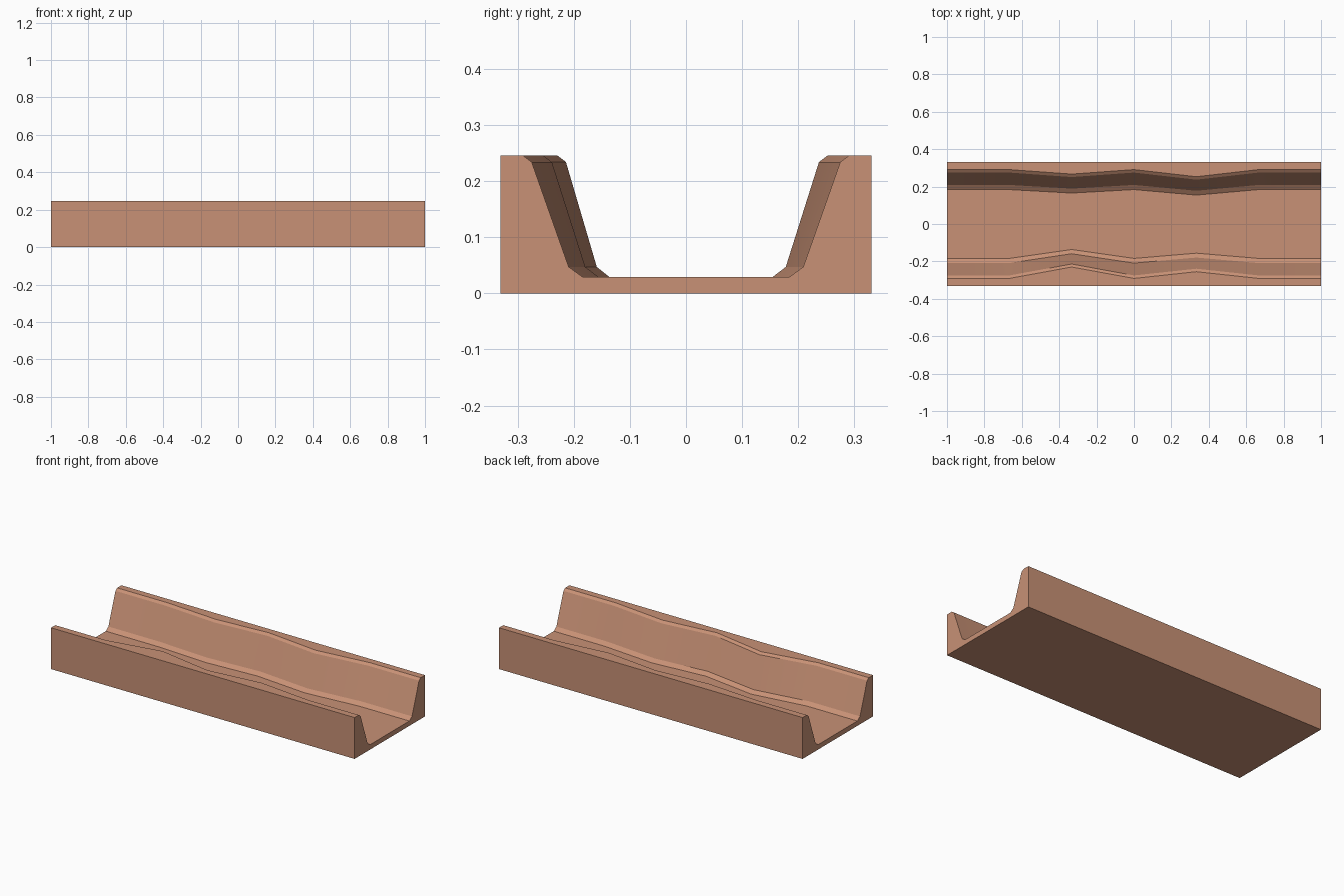
import bpy
import bmesh
import math

cube = bpy.data.objects.get("Cube")
if cube:
    bpy.data.objects.remove(cube)

# Clay material
clay = bpy.data.materials.new("warm clay")
clay.use_nodes = True
colour = (0.58, 0.285, 0.18, 1)
clay.diffuse_color = colour
clay.node_tree.nodes["Principled BSDF"].inputs["Base Color"].default_value = colour

HALF_WIDTH, HEIGHT = 0.331, 0.246
# Inner bank, rim to floor: distance from centre, height, share of the bulge
BANK = [(0.291, HEIGHT, 1.0), (0.275, 0.234, 1.0), (0.209, 0.047, 0.82), (0.184, 0.029, 0.78)]
# Inward bulge of each bank at evenly spaced stations along the channel
FRONT_BULGE = [0, 0, 0.061, 0, 0.036, 0, 0]
BACK_BULGE = [0, 0, 0.024, 0, 0.038, 0, 0]


def bank(side, bulge):
    return [(side * (y - bulge * share), z) for y, z, share in BANK]


def section(front, back):
    """Closed cross-section of the channel in y and z."""
    return ([(-HALF_WIDTH, 0), (-HALF_WIDTH, HEIGHT)] + bank(-1, front)
            + bank(1, back)[::-1] + [(HALF_WIDTH, HEIGHT), (HALF_WIDTH, 0)])


# Loft the cross-sections into one solid channel
bm = bmesh.new()
rings = []
for i, (front, back) in enumerate(zip(FRONT_BULGE, BACK_BULGE)):
    x = -1 + i / 3
    rings.append([bm.verts.new((x, y, z)) for y, z in section(front, back)])
for a, b in zip(rings, rings[1:]):
    for j in range(len(a)):
        k = (j + 1) % len(a)
        bm.faces.new((a[j], a[k], b[k], b[j]))
bm.faces.new(rings[0])
bm.faces.new(rings[-1])
bmesh.ops.recalc_face_normals(bm, faces=bm.faces)

mesh = bpy.data.meshes.new("river_channel")
bm.to_mesh(mesh)
bm.free()
mesh.materials.append(clay)
channel = bpy.data.objects.new("river_channel", mesh)
bpy.context.collection.objects.link(channel)

# Soft bends along the banks, crisp bevel edges
bpy.ops.object.select_all(action="DESELECT")
channel.select_set(True)
bpy.context.view_layer.objects.active = channel
bpy.ops.object.shade_smooth_by_angle(angle=math.radians(25))
